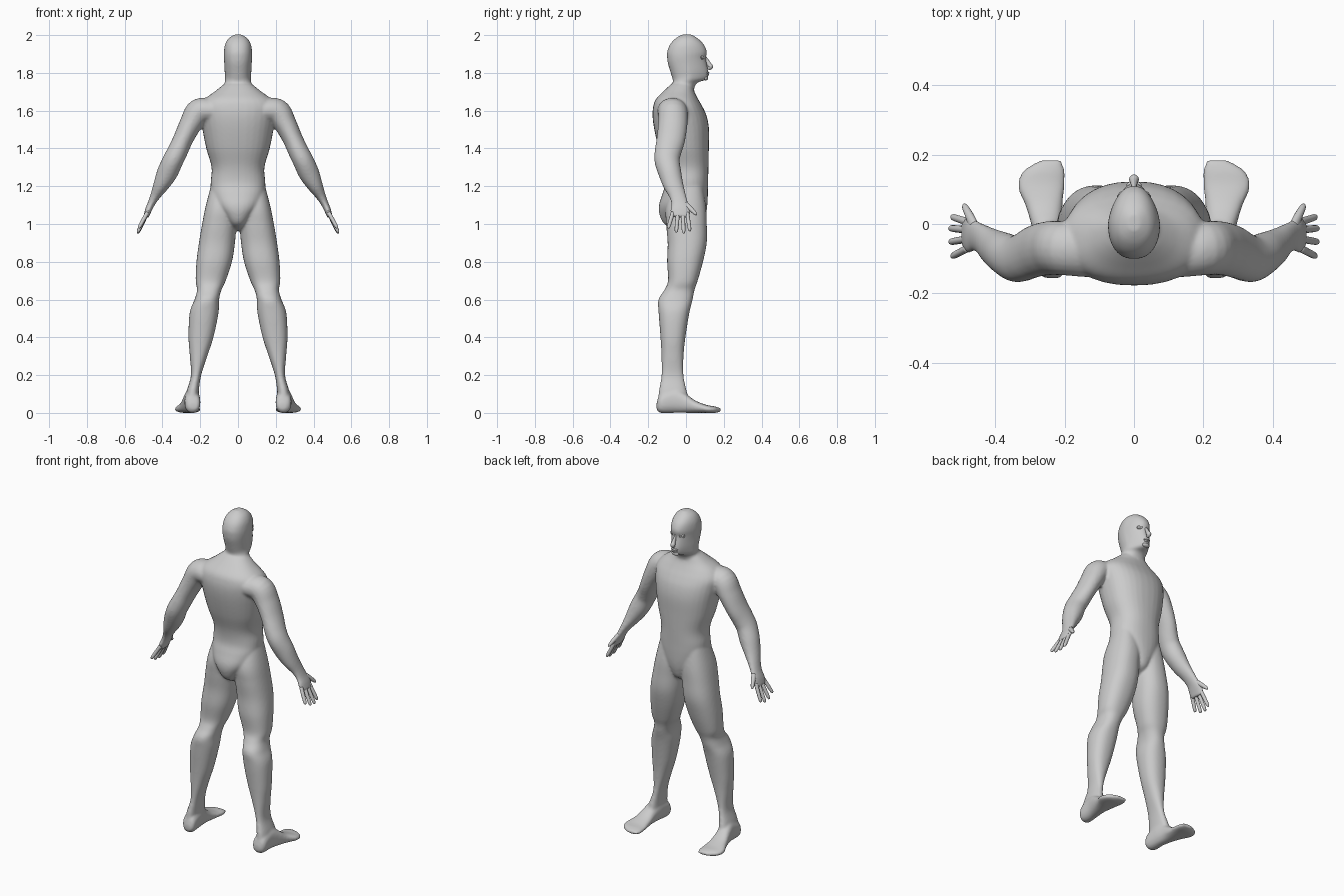
import bpy, bmesh, math
from mathutils import Vector

if "Cube" in bpy.data.objects:
    bpy.data.objects.remove(bpy.data.objects["Cube"])

grey = bpy.data.materials.new("plain grey")
grey.diffuse_color = (0.6, 0.6, 0.6, 1)
grey.use_nodes = True
grey.node_tree.nodes["Principled BSDF"].inputs["Base Color"].default_value = grey.diffuse_color


def smooth_rows(rows, n=5):
    """Catmull-Rom interpolation through rows of numbers."""
    out = []
    last = len(rows) - 1
    for i in range(last):
        a, b, c, d = rows[max(i - 1, 0)], rows[i], rows[i + 1], rows[min(i + 2, last)]
        for k in range(n):
            t = k / n
            out.append([0.5 * (2 * q + (r - p) * t + (2 * p - 5 * q + 4 * r - s) * t * t
                               + (3 * q - p - 3 * r + s) * t ** 3)
                        for p, q, r, s in zip(a, b, c, d)])
    out.append(list(rows[-1]))
    return out


def power(v, e):
    return math.copysign(abs(v) ** e, v)


def loft(bm, rings, side=1):
    loops = [[bm.verts.new((p[0] * side, p[1], p[2])) for p in ring] for ring in rings]
    n = len(loops[0])
    faces = [bm.faces.new((a[i], a[(i + 1) % n], b[(i + 1) % n], b[i]))
             for a, b in zip(loops, loops[1:]) for i in range(n)]
    faces += [bm.faces.new(loops[0]), bm.faces.new(loops[-1])]
    bmesh.ops.recalc_face_normals(bm, faces=faces)


def box_ring(x0, x1, y0, y1, taper=0, n=32, e=2.3):
    """Rounded outline inside a rectangle, optionally narrower at +y."""
    pts = []
    for i in range(n):
        a = 2 * math.pi * i / n
        c, s = power(math.cos(a), 2 / e), power(math.sin(a), 2 / e)
        pts.append(((x0 + x1) / 2 + (x1 - x0) / 2 * c * (1 - taper * max(s, 0)),
                    (y0 + y1) / 2 + (y1 - y0) / 2 * s))
    return pts


def upright(bm, rows, side=1):
    """Rows of z, x0, x1, y0, y1, taper."""
    loft(bm, [[(x, y, r[0]) for x, y in box_ring(*r[1:])] for r in smooth_rows(rows)], side)


def limb(bm, rows, side=1, n=20):
    """Rows of x, y, z, in-plane radius, radius along y."""
    rows = smooth_rows(rows)
    rings = []
    for i, r in enumerate(rows):
        t = (Vector(rows[min(i + 1, len(rows) - 1)][:3]) - Vector(rows[max(i - 1, 0)][:3])).normalized()
        u = Vector((0, 1, 0))
        u = (u - t * u.dot(t)).normalized()
        v = t.cross(u)
        rings.append([Vector(r[:3]) + v * r[3] * math.cos(2 * math.pi * k / n)
                      + u * r[4] * math.sin(2 * math.pi * k / n) for k in range(n)])
    loft(bm, rings, side)


def finish(bm, name):
    me = bpy.data.meshes.new(name)
    bm.to_mesh(me)
    bm.free()
    for p in me.polygons:
        p.use_smooth = True
    me.materials.append(grey)
    ob = bpy.data.objects.new(name, me)
    bpy.context.collection.objects.link(ob)
    return ob


body = bmesh.new()

# Torso, from crotch to base of neck: z, half width, back, front
torso = [(.965, .02, -.05, .03), (1.0, .05, -.115, .085), (1.05, .085, -.14, .105),
         (1.1, .12, -.143, .113), (1.16, .142, -.125, .116), (1.22, .145, -.108, .117),
         (1.3, .14, -.115, .119), (1.4, .168, -.145, .121), (1.5, .188, -.168, .122),
         (1.57, .2, -.177, .11), (1.62, .205, -.174, .088), (1.66, .18, -.16, .065),
         (1.7, .125, -.122, .045), (1.74, .075, -.08, .035)]
upright(body, [(z, -h, h, a, b, 0) for z, h, a, b in torso])

# Neck and head: z, half width, back, front, face taper
head = [(1.62, .08, -.1, .03, 0), (1.68, .085, -.11, .038, 0), (1.72, .073, -.082, .044, 0),
        (1.748, .07, -.07, .06, .2), (1.763, .07, -.07, .104, .5), (1.78, .069, -.075, .118, .5),
        (1.81, .071, -.084, .118, .4), (1.85, .073, -.096, .11, .3), (1.88, .075, -.1, .105, .25),
        (1.91, .075, -.1, .111, .25), (1.95, .069, -.085, .095, .2), (1.983, .05, -.055, .062, .1),
        (2.003, .018, -.02, .028, 0)]
upright(body, [(z, -h, h, a, b, t) for z, h, a, b, t in head])

# Legs: z, inner, outer, back, front
leg = [(1.25, .03, .13, -.05, .08), (1.1, .0, .17, -.105, .105), (1.0, .008, .19, -.105, .11),
       (.9, .016, .207, -.097, .11), (.8, .032, .22, -.1, .09), (.7, .065, .224, -.095, .062),
       (.65, .088, .217, -.115, .045), (.6, .1, .23, -.146, .035), (.53, .103, .256, -.145, .018),
       (.4, .13, .262, -.135, -.003), (.3, .163, .255, -.13, -.013), (.2, .195, .249, -.13, -.013),
       (.12, .207, .27, -.143, .003), (.06, .208, .28, -.15, .02)]
# Feet: y, inner, outer, bottom, top
foot = [(-.156, .215, .255, .02, .05), (-.135, .2, .28, 0, .1), (-.06, .202, .285, 0, .13),
        (0, .208, .297, 0, .1), (.05, .206, .312, 0, .065), (.11, .2, .336, 0, .042),
        (.155, .199, .318, 0, .034), (.185, .21, .268, .008, .024)]
# Arms with palm: x, y, z, thickness radius, depth radius
arm = [(.13, -.08, 1.6, .06, .075), (.205, -.07, 1.595, .07, .078), (.25, -.07, 1.53, .06, .078),
       (.29, -.08, 1.45, .053, .076), (.32, -.095, 1.385, .054, .071), (.345, -.1, 1.335, .055, .067),
       (.375, -.085, 1.27, .055, .061), (.405, -.068, 1.21, .043, .054), (.435, -.046, 1.155, .028, .045),
       (.458, -.034, 1.11, .02, .045), (.474, -.03, 1.075, .018, .055), (.488, -.032, 1.035, .014, .048)]
for side in (1, -1):
    upright(body, [r + (0,) for r in leg], side)
    loft(body, [[(x, r[0], z) for x, z in box_ring(*r[1:])] for r in smooth_rows(foot)], side)
    limb(body, arm, side)

# Fuse the parts into one soft skin
ob = finish(body, "body")
rm = ob.modifiers.new("fuse", 'REMESH')
rm.mode = 'VOXEL'
rm.voxel_size = 0.007
rm.use_smooth_shade = True
sm = ob.modifiers.new("soften", 'SMOOTH')
sm.factor = 0.5
sm.iterations = 8

# Fingers and thumbs: base y, tip x, y, z
for side, label in ((1, "right"), (-1, "left")):
    bm = bmesh.new()
    for y0, x, y, z in ((-.07, .526, -.094, .977), (-.043, .532, -.052, .955),
                        (-.017, .532, -.012, .95), (.006, .526, .021, .962)):
        base, tip = Vector((.48, y0, 1.06)), Vector((x, y, z))
        limb(bm, [(*base.lerp(tip, t), r, r) for t, r in
                  ((0, .011), (.5, .0105), (.85, .0095), (.97, .006), (1, .002))], side, 12)
    limb(bm, [(.462, -.005, 1.105, .013, .018), (.475, .025, 1.08, .012, .013),
              (.487, .049, 1.056, .009, .009), (.49, .057, 1.048, .003, .003)], side, 12)
    finish(bm, label + "_fingers")

# Nose
bm = bmesh.new()
limb(bm, [(0, .094, 1.893, .004, .007), (0, .107, 1.872, .007, .009), (0, .122, 1.845, .011, .012),
          (0, .128, 1.832, .014, .015), (0, .116, 1.82, .006, .008)])
finish(bm, "nose")


def ball(name, loc, scale):
    bm = bmesh.new()
    bmesh.ops.create_uvsphere(bm, u_segments=20, v_segments=12, radius=1)
    for v in bm.verts:
        v.co = Vector([c * s + l for c, s, l in zip(v.co, scale, loc)])
    finish(bm, name)


# Lips, chin, eyes and eyelids
ball("upper_lip", (0, .111, 1.801), (.022, .013, .006))
ball("lower_lip", (0, .11, 1.791), (.019, .013, .006))
ball("chin", (0, .103, 1.772), (.024, .014, .012))
for side, label in ((1, "right"), (-1, "left")):
    ball(label + "_eye", (side * .034, .082, 1.882), (.012, .012, .009))
    bpy.ops.mesh.primitive_torus_add(major_radius=.014, minor_radius=.003, major_segments=24,
                                     minor_segments=8, location=(side * .035, .089, 1.882),
                                     rotation=(math.pi / 2, 0, -side * math.radians(38)))
    lid = bpy.context.object
    lid.name = label + "_eyelid"
    lid.scale = (1, .7, 1)
    lid.data.materials.append(grey)
    bpy.ops.object.shade_smooth()
